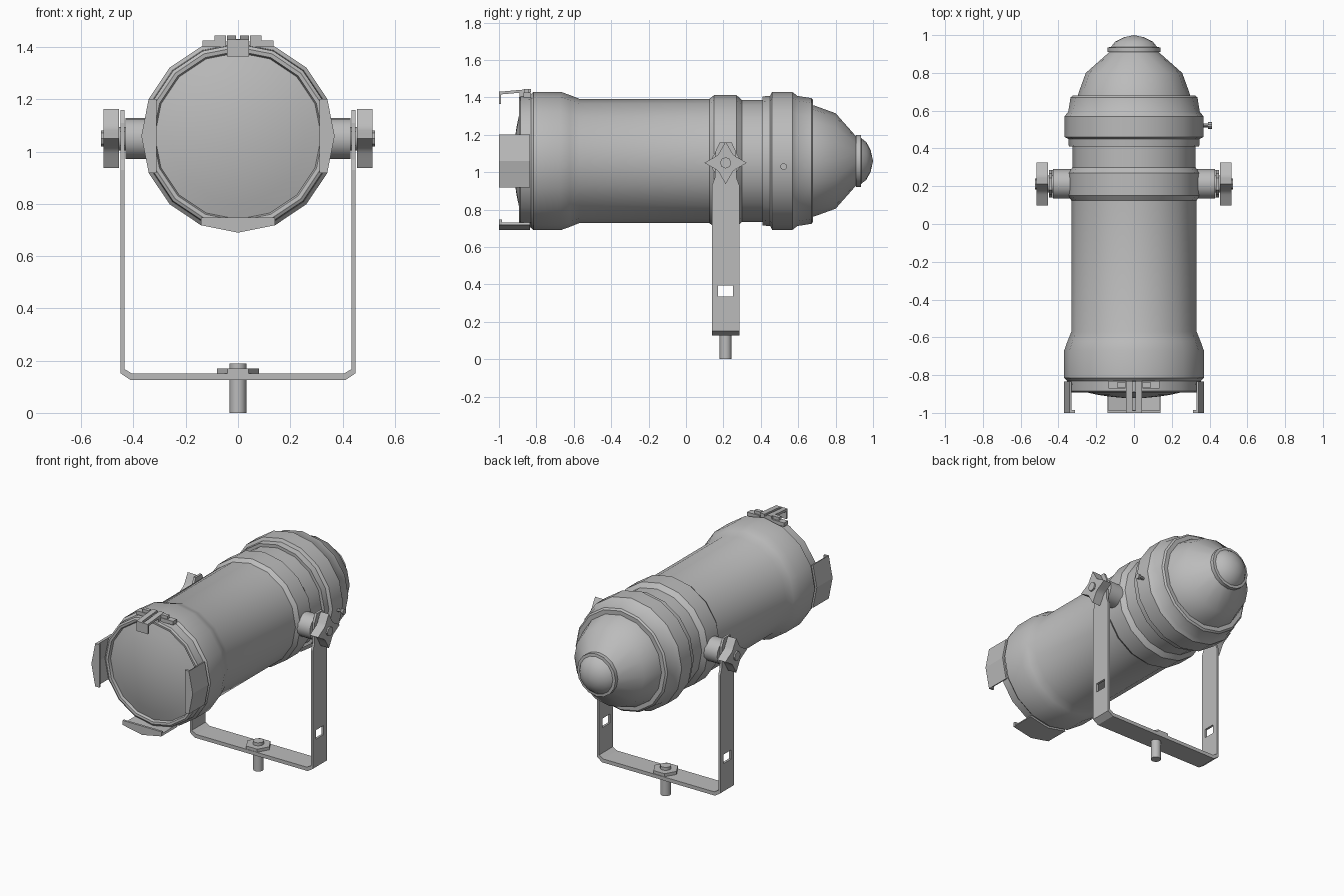
import bpy, bmesh, math
from mathutils import Vector

if "Cube" in bpy.data.objects:
    bpy.data.objects.remove(bpy.data.objects["Cube"])

AXIS_Z = 1.06   # height of the lamp axis
YOKE_Y = 0.212  # middle of the yoke
KNOB_Z = 1.05

metal = bpy.data.materials.new("grey_metal")
metal.use_nodes = True
metal.diffuse_color = (0.5, 0.5, 0.5, 1)
metal.node_tree.nodes["Principled BSDF"].inputs["Base Color"].default_value = (0.5, 0.5, 0.5, 1)


def finish(name, bm, smooth=True):
    bmesh.ops.remove_doubles(bm, verts=bm.verts, dist=0.0001)
    bmesh.ops.recalc_face_normals(bm, faces=bm.faces)
    mesh = bpy.data.meshes.new(name)
    bm.to_mesh(mesh)
    bm.free()
    mesh.materials.append(metal)
    ob = bpy.data.objects.new(name, mesh)
    bpy.context.collection.objects.link(ob)
    bpy.ops.object.select_all(action='DESELECT')
    ob.select_set(True)
    bpy.context.view_layer.objects.active = ob
    if smooth:
        bpy.ops.object.shade_smooth_by_angle(angle=math.radians(32))
    return ob


def lathe(name, profile, sides=16):
    """Turn (y, radius) points around the lamp axis."""
    bm = bmesh.new()
    rings = []
    for y, r in profile:
        rings.append([bm.verts.new((r * math.cos(a), y, AXIS_Z + r * math.sin(a)))
                      for a in (math.tau * i / sides for i in range(sides))])
    for a, b in zip(rings, rings[1:]):
        for i in range(sides):
            j = (i + 1) % sides
            bm.faces.new((a[i], a[j], b[j], b[i]))
    return finish(name, bm)


def add_prism(bm, points, axis, lo, hi):
    """Extrude a flat outline along x, y or z."""
    def place(p, d):
        c = list(p)
        c.insert("xyz".index(axis), d)
        return bm.verts.new(c)
    a = [place(p, lo) for p in points]
    b = [place(p, hi) for p in points]
    bm.faces.new(a)
    bm.faces.new(b)
    for i in range(len(a)):
        j = (i + 1) % len(a)
        bm.faces.new((a[i], a[j], b[j], b[i]))


def prism(name, points, axis, lo, hi, smooth=True):
    bm = bmesh.new()
    add_prism(bm, points, axis, min(lo, hi), max(lo, hi))
    return finish(name, bm, smooth)


def rect(u0, u1, v0, v1):
    return [(u0, v0), (u1, v0), (u1, v1), (u0, v1)]


def ngon(u, v, r, sides, turn=0):
    return [(u + r * math.cos(turn + math.tau * i / sides),
             v + r * math.sin(turn + math.tau * i / sides)) for i in range(sides)]


# Lamp housing, from front rim to rear neck
lathe("housing", [(-0.87, 0.318), (-0.89, 0.325), (-0.892, 0.34), (-0.885, 0.352),
                  (-0.83, 0.355), (-0.815, 0.37), (-0.67, 0.37), (-0.62, 0.352),
                  (-0.57, 0.332), (0.125, 0.332), (0.15, 0.352), (0.27, 0.352),
                  (0.30, 0.325), (0.415, 0.325)])
lathe("rear_ring", [(0.41, 0.3), (0.41, 0.345), (0.45, 0.348), (0.46, 0.368), (0.57, 0.368),
                    (0.595, 0.348), (0.67, 0.336), (0.68, 0.325), (0.68, 0.29)])
lathe("rear_cone", [(0.67, 0.3), (0.69, 0.295), (0.80, 0.255), (0.915, 0.125)])
lathe("end_cap", [(0.91, 0.12), (0.91, 0.14), (0.935, 0.14), (0.937, 0.122),
                  (0.965, 0.1), (0.988, 0.055), (1.0, 0)])
lathe("lens", [(-0.922 + 0.05 * t * t, 0.322 * t) for t in (0, 0.2, 0.4, 0.6, 0.8, 1)])

# Bent filter clips on both sides and below
for name, turn in (("left_clip", 0), ("right_clip", math.pi), ("bottom_clip", -math.pi / 2)):
    bm = bmesh.new()
    step = math.tau / 16

    def arc(r):
        return [Vector((r * math.cos(a), r * math.sin(a))) for a in (-step, 0, step)]
    outer, inner = arc(0.37), arc(0.357)
    lip = [Vector((0.312, outer[2].y)), Vector((0.312, outer[0].y))]
    for outline, lo, hi in ((outer + inner[::-1], -1.0, -0.835), (outer + lip, -1.0, -0.985)):
        pts = []
        for p in outline:
            pts.append((p.x * math.cos(turn) - p.y * math.sin(turn),
                        AXIS_Z + p.x * math.sin(turn) + p.y * math.cos(turn)))
        add_prism(bm, pts, 'y', lo, hi)
    finish(name, bm, False)

# Top latch: base plates, split arm and front lip
bm = bmesh.new()
for s in (-1, 1):
    lo, hi = sorted((s * 0.045, s * 0.135))
    add_prism(bm, rect(lo, hi, -0.87, -0.83), 'z', 1.40, 1.425)
    lo, hi = sorted((s * 0.045, s * 0.09))
    add_prism(bm, rect(lo, hi, -0.865, -0.84), 'z', 1.425, 1.445)
    lo, hi = sorted((s * 0.008, s * 0.042))
    add_prism(bm, [(-1.0, 1.415), (-0.83, 1.43), (-0.83, 1.445), (-1.0, 1.43)], 'x', lo, hi)
add_prism(bm, rect(-0.042, 0.042, 1.365, 1.43), 'y', -1.0, -0.988)
add_prism(bm, rect(-0.042, 0.042, -0.89, -0.835), 'z', 1.395, 1.432)
finish("top_latch", bm, False)

# Yoke: U strip with chamfered corners
half = [(0.45, 0.93), (0.45, 0.152), (0.412, 0.126)]
inside = [(0.405, 0.15), (0.435, 0.168), (0.435, 0.93)]
strip = half + [(-x, z) for x, z in half[::-1]] + [(-x, z) for x, z in inside[::-1]] + inside[:]
yoke = prism("yoke", strip, 'y', 0.14, 0.285, False)

# Square holes through both yoke arms
cutter = prism("hole_cutter", rect(0.172, 0.25, 0.335, 0.395), 'x', -0.6, 0.6, False)
cut = yoke.modifiers.new("holes", 'BOOLEAN')
cut.object = cutter
cut.solver = 'EXACT'
bpy.context.view_layer.objects.active = yoke
bpy.ops.object.modifier_apply(modifier=cut.name)
bpy.data.objects.remove(cutter)

# Tapered arm tops, pivots and star knobs on both sides
tip = [(0.073, 0.93), (0.058, 0.97), (0.055, 1.11), (0.032, 1.16)]
tab = [(YOKE_Y + y, z) for y, z in tip] + [(YOKE_Y - y, z) for y, z in tip[::-1]]
star = []
for i in range(24):
    a = math.tau * i / 24
    k = abs(math.sin(2 * a))
    r = 0.113 - 0.053 * k ** 0.7
    star.append((YOKE_Y + r * math.cos(a), KNOB_Z + r * math.sin(a)))
for side, s in (("left", 1), ("right", -1)):
    prism(side + "_arm_top", tab, 'x', s * 0.435, s * 0.45, False)
    prism(side + "_pivot", ngon(YOKE_Y, KNOB_Z, 0.078, 16), 'x', s * 0.32, s * 0.43)
    prism(side + "_knob_stem", ngon(YOKE_Y, KNOB_Z, 0.045, 12), 'x', s * 0.43, s * 0.47)
    prism(side + "_knob", star, 'x', s * 0.455, s * 0.515)
    prism(side + "_knob_hub", ngon(YOKE_Y, KNOB_Z, 0.03, 8), 'x', s * 0.51, s * 0.525)

# Mounting bolt, nut and head
prism("mount_bolt", ngon(0, YOKE_Y, 0.032, 12), 'z', 0, 0.15)
prism("mount_nut", ngon(0, YOKE_Y, 0.08, 6), 'z', 0.15, 0.17, False)
prism("bolt_head", ngon(0, YOKE_Y, 0.033, 12), 'z', 0.17, 0.19)

# Small locking screw on the rear ring
prism("screw_shaft", ngon(0.522, 1.03, 0.01, 8), 'x', 0.34, 0.4)
prism("screw_head", ngon(0.522, 1.03, 0.018, 10), 'x', 0.393, 0.412)
